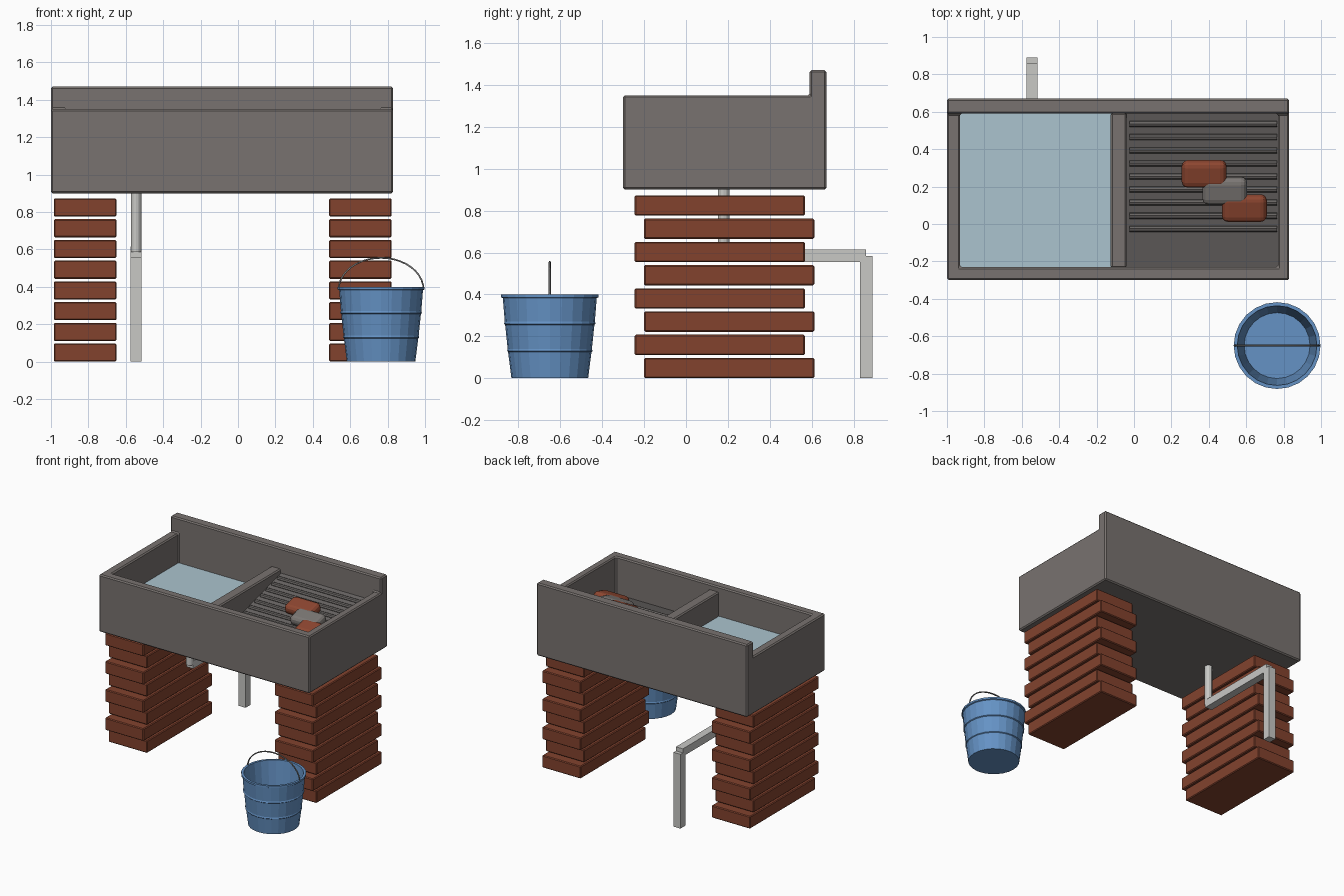
import bpy, bmesh, math
from mathutils import Vector

if "Cube" in bpy.data.objects:
    bpy.data.objects.remove(bpy.data.objects["Cube"])


def mat(name, rgb):
    m = bpy.data.materials.new(name)
    m.diffuse_color = (*rgb, 1)
    m.use_nodes = True
    m.node_tree.nodes["Principled BSDF"].inputs["Base Color"].default_value = m.diffuse_color
    return m


STONE = mat("stone grey", (0.19, 0.17, 0.16))
BOARD = mat("dark stone", (0.14, 0.13, 0.125))
BRICK = mat("brick red", (0.225, 0.055, 0.027))
SOAP_RED = mat("soap red", (0.27, 0.062, 0.03))
SOAP_GREY = mat("soap grey", (0.2, 0.185, 0.175))
WATER = mat("water", (0.41, 0.55, 0.62))
PIPE = mat("pipe grey", (0.58, 0.58, 0.56))
BLUE = mat("bucket blue", (0.13, 0.29, 0.56))
WIRE = mat("handle wire", (0.2, 0.2, 0.2))


def finish(bm, name, m, bevel=0, segs=1):
    bmesh.ops.recalc_face_normals(bm, faces=bm.faces[:])
    me = bpy.data.meshes.new(name)
    bm.to_mesh(me)
    bm.free()
    me.materials.append(m)
    ob = bpy.data.objects.new(name, me)
    bpy.context.scene.collection.objects.link(ob)
    if bevel:
        b = ob.modifiers.new("bevel", 'BEVEL')
        b.width, b.segments = bevel, segs
        b.limit_method = 'ANGLE'
    return ob


def box(name, lo, hi, m, bevel=0, segs=1):
    """Box between two corners, with its origin at the middle."""
    lo, hi = Vector(lo), Vector(hi)
    bm = bmesh.new()
    bmesh.ops.create_cube(bm, size=1)
    bmesh.ops.scale(bm, vec=hi - lo, verts=bm.verts)
    ob = finish(bm, name, m, bevel, segs)
    ob.location = (lo + hi) / 2
    return ob


def rod(name, a, b, r, m, sides=12):
    """Cylinder from point a to point b."""
    a, b = Vector(a), Vector(b)
    bm = bmesh.new()
    bmesh.ops.create_cone(bm, cap_ends=True, segments=sides, radius1=r,
                          radius2=r, depth=(b - a).length)
    ob = finish(bm, name, m)
    ob.location = (a + b) / 2
    ob.rotation_euler = (b - a).to_track_quat('Z', 'Y').to_euler()
    return ob


# Trough: one shell with an open cavity and a raised back edge
X0, X1, XI0, XI1 = -1.0, 0.83, -0.93, 0.77
bm = bmesh.new()
points = [(-0.3, 0.9), (0.67, 0.9), (0.67, 1.47), (0.59, 1.47), (0.59, 1.35), (-0.3, 1.35)]
L = [bm.verts.new((X0, y, z)) for y, z in points]
R = [bm.verts.new((X1, y, z)) for y, z in points]
inner = [(0.59, 1.35), (-0.23, 1.35), (-0.23, 0.97), (0.59, 0.97)]
l = [bm.verts.new((XI0, y, z)) for y, z in inner]
r = [bm.verts.new((XI1, y, z)) for y, z in inner]
for f in (L, R, l, r,
          [L[5], R[5], R[0], L[0]], [L[0], R[0], R[1], L[1]],
          [L[1], R[1], R[2], L[2]], [L[2], R[2], R[3], L[3]],
          [L[3], R[3], R[4], r[0], r[3], l[3], l[0], L[4]],
          [L[4], l[0], l[1], L[5]], [R[4], r[0], r[1], R[5]],
          [L[5], R[5], r[1], l[1]],
          [l[1], r[1], r[2], l[2]], [l[2], r[2], r[3], l[3]]):
    bm.faces.new(f)
finish(bm, "trough", STONE, 0.009)
box("divider", (-0.125, -0.235, 0.95), (-0.04, 0.595, 1.31), STONE, 0.009)
box("water", (-0.932, -0.232, 0.96), (-0.12, 0.592, 1.12), WATER)


# Sloping washboard with ridges
def board_z(y):
    return 1.19 + 0.27 * (y - 0.27)


bm = bmesh.new()
ends = []
for x in (-0.045, 0.772):
    ends.append([bm.verts.new((x, y, z)) for y, z in
                 ((-0.232, 0.96), (0.592, 0.96), (0.592, board_z(0.592)), (-0.232, board_z(-0.232)))])
bm.faces.new(ends[0])
bm.faces.new(ends[1])
for i in range(4):
    j = (i + 1) % 4
    bm.faces.new((ends[0][i], ends[0][j], ends[1][j], ends[1][i]))
finish(bm, "washboard", BOARD)
for i in range(9):
    y = 0.535 - 0.07 * i
    rod(f"washboard_ridge_{i + 1}", (-0.025, y, board_z(y)), (0.765, y, board_z(y)), 0.017, BOARD, 8)

# Soap bars resting on the washboard
for i, (x, y, m) in enumerate(((0.375, 0.268, SOAP_RED), (0.485, 0.178, SOAP_GREY), (0.59, 0.085, SOAP_RED))):
    z = board_z(y) + 0.045
    s = box(f"soap_bar_{i + 1}", (x - 0.12, y - 0.075, z - 0.04), (x + 0.12, y + 0.075, z + 0.04), m, 0.034, 3)
    s.rotation_euler.x = math.atan(0.27)

# Two brick piers, with alternate courses shifted
for side, x in (("left", -0.985), ("right", 0.487)):
    for i in range(8):
        y = -0.2 if i % 2 == 0 else -0.245
        z = 0.1108 * i
        box(f"{side}_pier_course_{i + 1}", (x, y, z), (x + 0.335, y + 0.812, z + 0.097), BRICK, 0.006)

# Drain pipe
rod("drain_outlet", (-0.545, 0.18, 0.585), (-0.545, 0.18, 0.93), 0.028, PIPE)
box("drain_run", (-0.575, 0.18, 0.555), (-0.515, 0.86, 0.615), PIPE)
box("drain_downpipe", (-0.575, 0.83, 0), (-0.515, 0.89, 0.583), PIPE)

# Bucket: turned profile with two bands, a rim and a hollow inside
BX, BY = 0.765, -0.65
profile = [(0, 0), (0.183, 0), (0.199, 0.125), (0.204, 0.13), (0.201, 0.14),
           (0.213, 0.255), (0.219, 0.26), (0.215, 0.27), (0.224, 0.382), (0.232, 0.386),
           (0.232, 0.4), (0.213, 0.4), (0.176, 0.02), (0, 0.02)]
bm = bmesh.new()
vs = [bm.verts.new((a, 0, b)) for a, b in profile]
es = [bm.edges.new(p) for p in zip(vs, vs[1:])]
bmesh.ops.spin(bm, geom=vs + es, cent=(0, 0, 0), axis=(0, 0, 1),
               angle=2 * math.pi, steps=24, use_duplicate=False)
bmesh.ops.remove_doubles(bm, verts=bm.verts, dist=0.0005)
bucket = finish(bm, "bucket", BLUE)
bucket.location = (BX, BY, 0)

# Bucket handle: wire arch
cu = bpy.data.curves.new("bucket_handle", 'CURVE')
cu.dimensions = '3D'
cu.bevel_depth, cu.bevel_resolution = 0.005, 1
sp = cu.splines.new('POLY')
sp.points.add(20)
for i, p in enumerate(sp.points):
    t = math.pi * i / 20
    p.co = (BX + 0.227 * math.cos(t), BY, 0.385 + 0.17 * math.sin(t), 1)
cu.materials.append(WIRE)
bpy.context.scene.collection.objects.link(bpy.data.objects.new("bucket_handle", cu))
